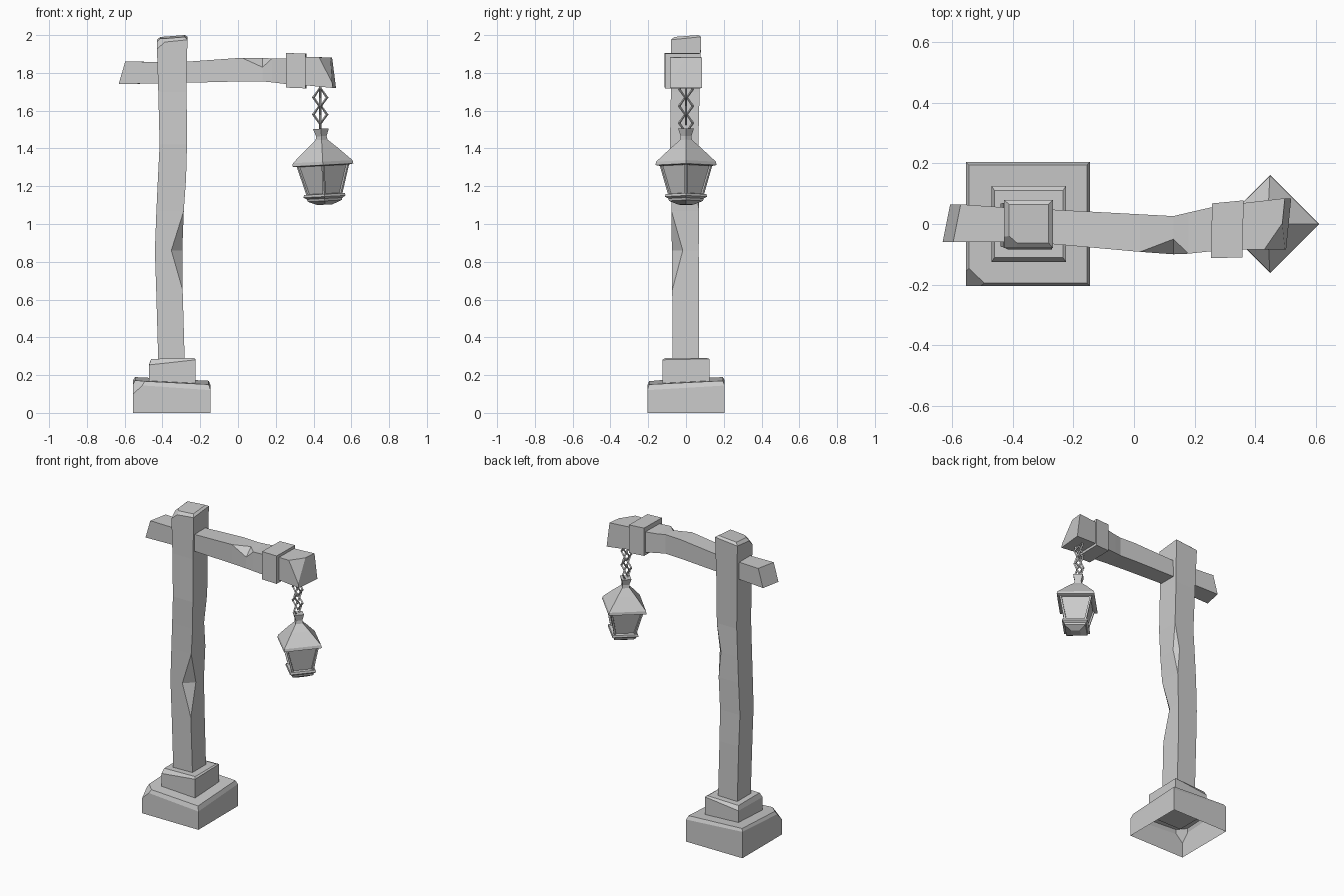
import bpy, bmesh, math
from mathutils import Vector, Matrix

if "Cube" in bpy.data.objects:
    bpy.data.objects.remove(bpy.data.objects["Cube"])

GREY = (0.6, 0.6, 0.6, 1)
grey = bpy.data.materials.new("stone grey")
grey.use_nodes = True
grey.diffuse_color = GREY
grey.node_tree.nodes["Principled BSDF"].inputs["Base Color"].default_value = GREY


def finish(name, bm):
    """Clean the mesh and place it in the scene."""
    bmesh.ops.remove_doubles(bm, verts=bm.verts, dist=0.0005)
    bmesh.ops.recalc_face_normals(bm, faces=bm.faces)
    mesh = bpy.data.meshes.new(name)
    bm.to_mesh(mesh)
    bm.free()
    mesh.materials.append(grey)
    obj = bpy.data.objects.new(name, mesh)
    bpy.context.collection.objects.link(obj)
    return obj


def loft(rings, cap_start=True, cap_end=True):
    """Skin a list of point rings, returning a bmesh."""
    bm = bmesh.new()
    loops = [[bm.verts.new(p) for p in ring] for ring in rings]
    n = len(loops[0])
    for low, high in zip(loops, loops[1:]):
        for i in range(n):
            j = (i + 1) % n
            bm.faces.new((low[i], low[j], high[j], high[i]))
    if cap_start:
        bm.faces.new(loops[0])
    if cap_end:
        bm.faces.new(loops[-1])
    bmesh.ops.remove_doubles(bm, verts=bm.verts, dist=0.0005)
    return bm


def level(z, x0, x1, y0, y1, tilt_x=0, tilt_y=0, front=0, back=0):
    """Horizontal ring; front and back cut the right-hand edges."""
    pts = [(x0, y0), (x1 - front, y0), (x1, y0 + front),
           (x1, y1 - back), (x1 - back, y1), (x0, y1)]
    xm, ym = (x0 + x1) / 2, (y0 + y1) / 2
    return [(x, y, z + tilt_x * (x - xm) + tilt_y * (y - ym)) for x, y in pts]


def section(x, y0, y1, z0, z1, chip=0, lean_z=0, lean_y=0):
    """Upright ring across the arm; chip cuts the upper front edge."""
    pts = [(y0, z0), (y1, z0), (y1, z1), (y0 + chip, z1), (y0, z1 - chip)]
    ym, zm = (y0 + y1) / 2, (z0 + z1) / 2
    return [(x + lean_z * (z - zm) + lean_y * (y - ym), y, z) for y, z in pts]


def knock_corner(bm, a, b, c, inside):
    """Slice a corner off through three points and close the cut."""
    a, b, c = map(Vector, (a, b, c))
    normal = (b - a).cross(c - a).normalized()
    if normal.dot(Vector(inside) - a) > 0:
        normal.negate()
    cut = bmesh.ops.bisect_plane(bm, geom=bm.verts[:] + bm.edges[:] + bm.faces[:],
                                 plane_co=a, plane_no=normal, clear_outer=True)
    edges = [e for e in cut["geom_cut"] if isinstance(e, bmesh.types.BMEdge)]
    bmesh.ops.holes_fill(bm, edges=edges, sides=0)


# Stone plinth, hollow underneath
bm = loft([level(0, -.555, -.145, -.205, .205),
           level(.147, -.555, -.145, -.205, .205, -.07, .06),
           level(.17, -.545, -.155, -.195, .195, -.05, .05)], cap_start=False)
knock_corner(bm, (-.555, -.14, .17), (-.48, -.205, .17), (-.555, -.205, .1),
             (-.35, 0, .1))
finish("plinth_lower", bm)

bm = loft([level(.13, -.47, -.225, -.125, .125),
           level(.27, -.47, -.225, -.125, .125, .11, .02),
           level(.288, -.46, -.235, -.11, .11, .02)])
finish("plinth_upper", bm)

# Crooked post with chipped edges
bm = loft([level(.2, -.42, -.28, -.07, .07),
           level(.65, -.433, -.293, -.073, .07),
           level(.86, -.44, -.295, -.075, .067, front=.058),
           level(1.07, -.432, -.287, -.077, .07),
           level(1.24, -.424, -.275, -.08, .068, back=.028),
           level(1.42, -.415, -.27, -.085, .065),
           level(1.7, -.422, -.272, -.08, .072),
           level(1.975, -.43, -.268, -.08, .08, .1, .1),
           level(1.99, -.412, -.282, -.062, .065, .08, .08)])
knock_corner(bm, (-.43, -.035, 1.97), (-.38, -.08, 1.97), (-.43, -.08, 1.925),
             (-.35, 0, 1.9))
finish("post", bm)

# Crossbeam with a notch in its upper front edge
bm = loft([section(-.602, -.06, .065, 1.74, 1.86, lean_z=.29, lean_y=.2),
           section(-.43, -.06, .055, 1.745, 1.858),
           section(-.26, -.067, .047, 1.748, 1.86),
           section(.02, -.092, .032, 1.755, 1.88),
           section(.13, -.1, .026, 1.755, 1.88, chip=.05),
           section(.18, -.098, .038, 1.75, 1.876),
           section(.3, -.085, .065, 1.735, 1.875)])
finish("crossbeam", bm)

# Heavy beam tip with a broken corner
bm = loft([section(.3, -.085, .062, 1.74, 1.885),
           section(.5, -.085, .085, 1.72, 1.882, lean_z=-.13, lean_y=.1)])
knock_corner(bm, (.488, 0, 1.882), (.497, -.085, 1.75), (.43, -.085, 1.882),
             (.35, 0, 1.8))
finish("crossbeam_tip", bm)

# Band wrapped round the beam
bm = loft([section(.256, -.113, .068, 1.722, 1.905, lean_y=.02),
           section(.36, -.11, .078, 1.718, 1.902, lean_y=.02)])
finish("beam_band", bm)


# Chain of diamond links, alternately turned
def link(name, z, turn):
    bm = bmesh.new()
    loops = []
    for i in range(4):
        a = i * math.pi / 2
        out = Vector((math.cos(a) * .036, 0, math.sin(a) * .052))
        along = out.normalized() * .008
        side = Vector((0, .006, 0))
        loops.append([bm.verts.new(out + d) for d in (along, side, -along, -side)])
    for i in range(4):
        a, b = loops[i], loops[(i + 1) % 4]
        for j in range(4):
            k = (j + 1) % 4
            bm.faces.new((a[j], a[k], b[k], b[j]))
    obj = finish(name, bm)
    obj.location = (.435, 0, z)
    obj.rotation_euler.z = turn


for i in range(5):
    link("chain_link_%d" % (i + 1), 1.715 - i * .045, (i + 1) % 2 * math.pi / 2)


# Lantern, four-sided with corners on the axes, hanging slightly askew
def diamond(r, z):
    return [(r, 0, z), (0, r, z), (-r, 0, z), (0, -r, z)]


def hang(name, bm):
    obj = finish(name, bm)
    obj.matrix_world = Matrix.Translation((.45, 0, 1.3)) @ Matrix.Rotation(
        math.radians(-3), 4, "Y")


def turned(name, profile):
    hang(name, loft([diamond(r, z) for r, z in profile]))


turned("lantern_roof", [(.14, .008), (.162, .012), (.158, .03), (.078, .105),
                        (.032, .145), (.028, .165), (.042, .205)])

# Glass panels recessed in a frame
bm = loft([diamond(.092, -.155), diamond(.142, .02)])
bm.normal_update()
sides = [f for f in bm.faces if abs(f.normal.z) < .8]
bmesh.ops.recalc_face_normals(bm, faces=bm.faces)
bmesh.ops.inset_individual(bm, faces=sides, thickness=.016, depth=0)
bmesh.ops.inset_individual(bm, faces=sides, thickness=.002, depth=-.01)
hang("lantern_body", bm)

turned("lantern_base", [(.04, -.198), (.09, -.178), (.094, -.165),
                        (.112, -.155), (.108, -.142), (.088, -.14)])
